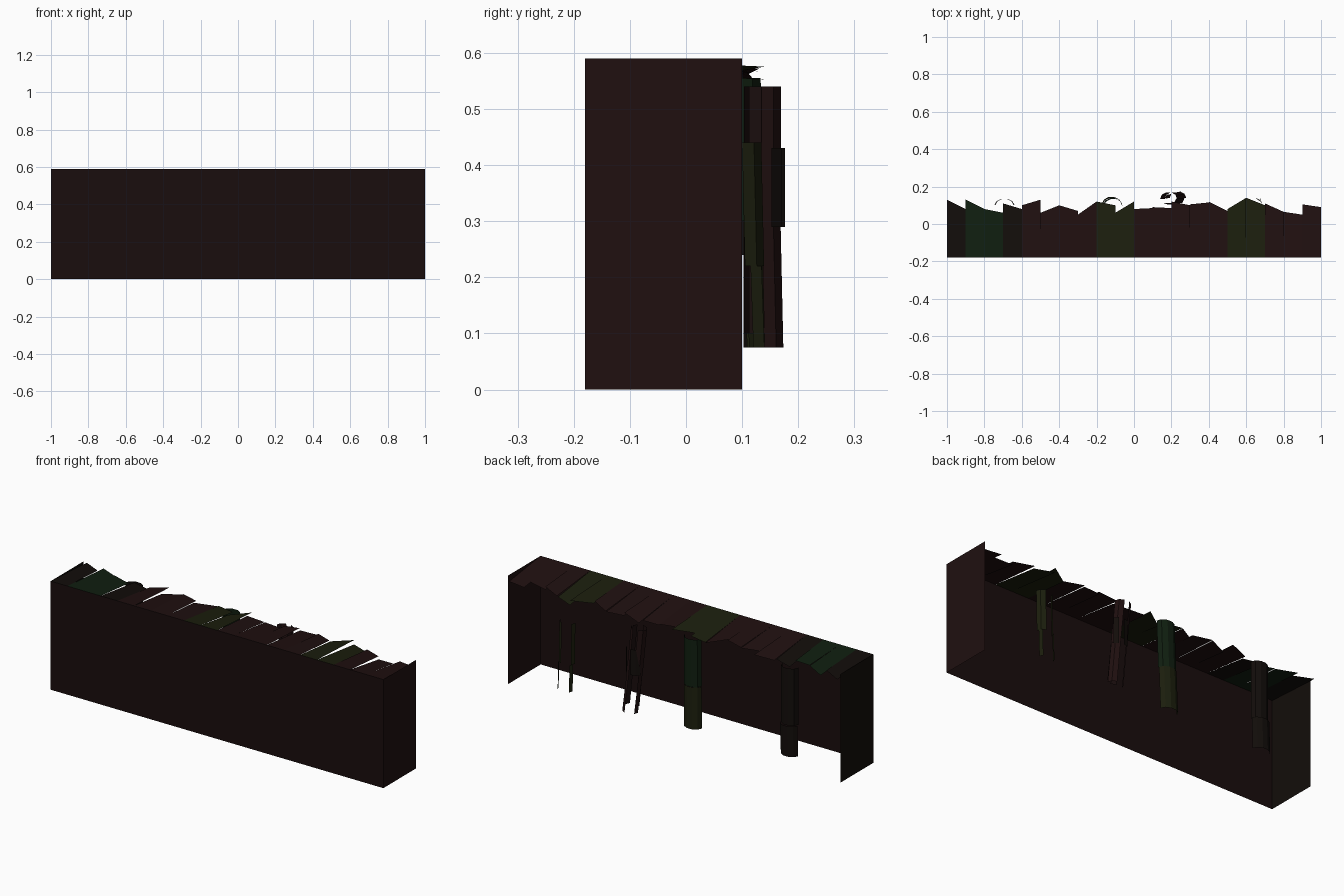
import bpy, math, random

if "Cube" in bpy.data.objects:
    bpy.data.objects.remove(bpy.data.objects["Cube"])

random.seed(4)
FRONT, BACK, TOP = -0.18, 0.10, 0.59


def material(name, r, g, b):
    m = bpy.data.materials.new(name)
    m.diffuse_color = (r, g, b, 1)
    m.use_nodes = True
    m.node_tree.nodes["Principled BSDF"].inputs["Base Color"].default_value = m.diffuse_color
    return m


BROWN = material("dark_brown", 0.010, 0.004, 0.004)
RED = material("dark_red_brown", 0.014, 0.005, 0.005)
BLACK = material("near_black", 0.006, 0.004, 0.003)
OLIVE = material("dark_olive", 0.011, 0.013, 0.004)
GREEN = material("dark_green", 0.005, 0.013, 0.005)


def sheet(name, verts, faces, mat):
    me = bpy.data.meshes.new(name)
    me.from_pydata(verts, [], faces)
    me.materials.append(mat)
    ob = bpy.data.objects.new(name, me)
    bpy.context.collection.objects.link(ob)
    return ob


# Front and end panels; back and bottom stay open
sheet("front_panel", [(-1, FRONT, 0), (1, FRONT, 0), (1, FRONT, TOP), (-1, FRONT, TOP)],
      [(0, 1, 2, 3)], BROWN)
for side, mat, name in ((-1, BLACK, "left_panel"), (1, RED, "right_panel")):
    loop = [(side, FRONT, 0), (side, BACK, 0), (side, BACK, TOP), (side, FRONT, TOP)]
    sheet(name, loop, [(0, 1, 2, 3) if side > 0 else (3, 2, 1, 0)], mat)

# Top made of ragged strips: back edge y at left and right of each strip
ragged = [(.13, .08), (.13, .08), (.08, .06), (.11, .08), (.10, .13),
          (.06, .10), (.10, .07), (.05, .12), (.12, .10), (.06, .12),
          (.08, .085), (.09, .085), (.12, .10), (.105, .115), (.12, .07),
          (.08, .14), (.14, .10), (.11, .065), (.065, .05), (.105, .09)]
for i, (yl, yr) in enumerate(ragged):
    x0, x1 = -1 + i * 0.1, -0.9 + i * 0.1
    zl, zr = (TOP - random.uniform(0.012, 0.04) for _ in range(2))
    mat = GREEN if i in (1, 2) else OLIVE if i in (8, 9, 15, 16) else BLACK if i < 4 else RED
    sheet(f"top_strip_{i}", [(x0, FRONT, TOP), (x1, FRONT, TOP), (x1, yr, zr), (x0, yl, zl)],
          [(0, 1, 2, 3)], mat)


# Hanging vine: curved shell segment around a centre line, facing the back
def shell(name, top, bottom, radius, start, end, sides, mat, keep=None):
    verts = []
    for x, y, z in (top, bottom):
        for k in range(sides + 1):
            a = math.radians(start + (end - start) * k / sides)
            verts.append((x + radius * math.cos(a), y + radius * 0.8 * math.sin(a), z))
    n = sides + 1
    faces = [(k, k + n, k + n + 1, k + 1) for k in range(sides) if keep is None or k in keep]
    sheet(name, verts, faces, mat)


shell("left_vine_upper", (-.69, .09, .55), (-.69, .09, .24), .048, 0, 180, 5, BLACK)
shell("left_vine_lower", (-.69, .095, .24), (-.695, .095, .075), .052, 10, 170, 5, BLACK)
shell("middle_vine_upper", (-.11, .095, .555), (-.115, .10, .30), .05, 0, 180, 5, GREEN)
shell("middle_vine_lower", (-.115, .10, .30), (-.12, .105, .075), .052, 10, 175, 5, OLIVE)
shell("right_vine_upper", (.64, .10, .44), (.64, .105, .22), .045, 0, 180, 5, OLIVE, (0, 1, 4))
shell("right_vine_lower", (.64, .115, .22), (.64, .12, .075), .042, 0, 180, 5, OLIVE, (0, 4))

# Broken vine of narrow twisted pieces
shell("broken_vine_upper", (.185, .135, .54), (.21, .135, .30), .045, 0, 180, 5, RED, (0, 1, 3, 4))
shell("broken_vine_patch", (.21, .14, .43), (.21, .14, .29), .046, 20, 160, 4, BLACK, (0, 2, 3))
shell("broken_vine_lower", (.21, .135, .30), (.235, .14, .075), .044, 0, 180, 5, RED, (0, 1, 4))
shell("broken_vine_inner", (.185, .135, .54), (.23, .135, .10), .04, 180, 360, 4, BROWN, (1, 3))
